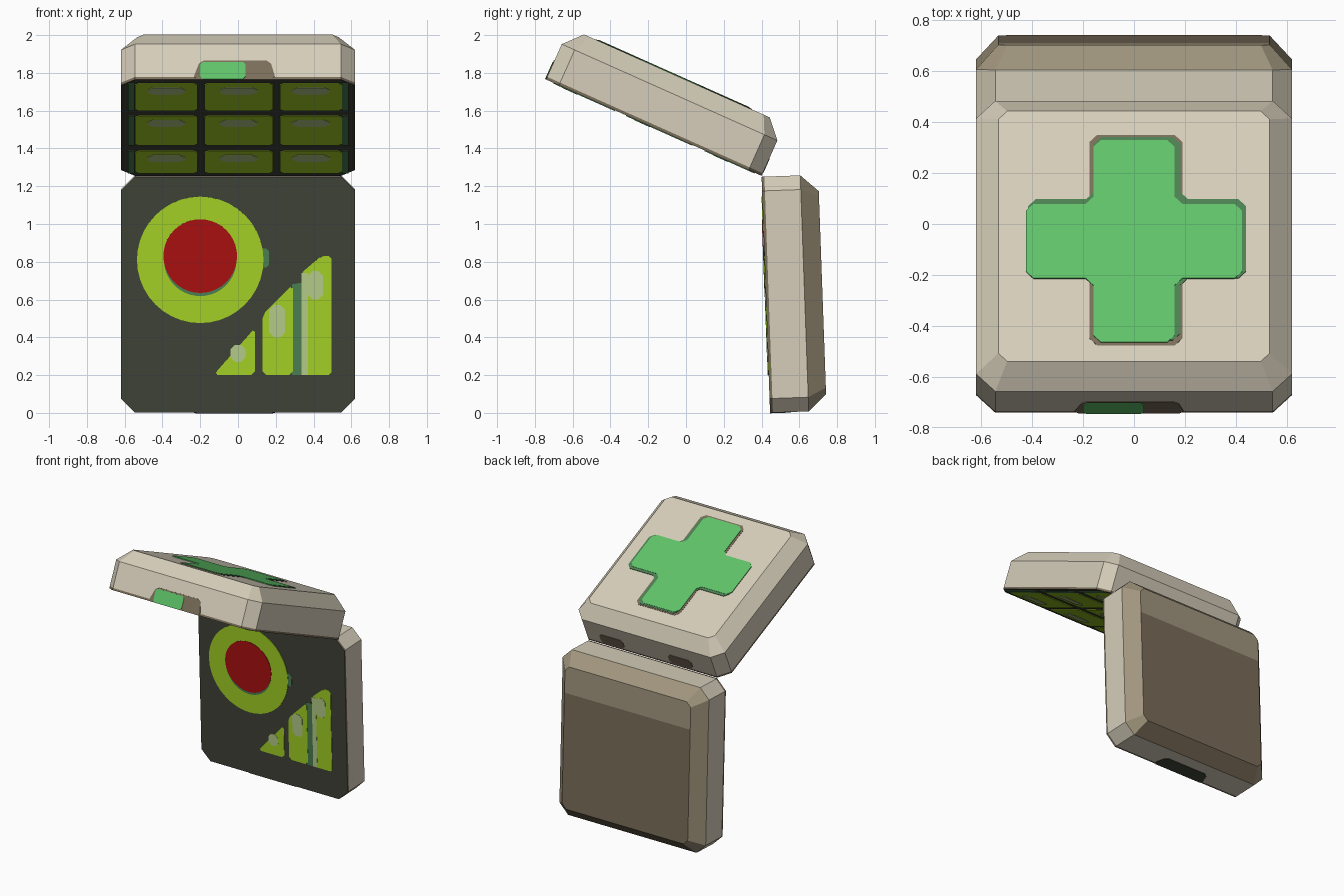
import bpy
import bmesh
from math import cos, sin, tau
from mathutils import Matrix, Vector

default_cube = bpy.data.objects.get("Cube")
if default_cube:
    bpy.data.objects.remove(default_cube)


def linear(channel):
    c = channel / 255
    return c / 12.92 if c <= 0.04045 else ((c + 0.055) / 1.055) ** 2.4


def make_material(name, red, green, blue):
    mat = bpy.data.materials.new(name)
    colour = (linear(red), linear(green), linear(blue), 1)
    mat.use_nodes = True
    mat.diffuse_color = colour
    shader = mat.node_tree.nodes["Principled BSDF"]
    shader.inputs["Base Color"].default_value = colour
    shader.inputs["Roughness"].default_value = 0.8
    return mat


CREAM = make_material("cream", 214, 206, 186)
TAN = make_material("tan", 160, 149, 125)
BROWN = make_material("brown", 122, 109, 90)
GREEN = make_material("green", 95, 195, 104)
DARK_GREEN = make_material("dark green", 76, 128, 82)
OLIVE = make_material("dark olive", 63, 67, 55)
LIME = make_material("lime", 165, 211, 38)
PALE = make_material("pale lime", 182, 206, 138)
RED = make_material("red", 172, 16, 16)

# Shell proportions: half width, length, and (depth, inset, corner cut) rings
HALF, LENGTH, DEPTH = 0.62, 1.25, 0.30
RINGS = [(0, 0, 0.075), (0.015, 0, 0.075), (0.205, 0, 0.075), (DEPTH, 0.087, 0.035)]


def frame(y, z, along, outward):
    """Local axes of a shell: u across, v away from the hinge, w outward."""
    along, outward = Vector(along).normalized(), Vector(outward).normalized()
    axes = Matrix((Vector((1, 0, 0)), along, outward)).transposed().to_4x4()
    return Matrix.Translation((0, y, z)) @ axes


BASE = frame(0.40, 1.25, (0, 0.036, -1), (0, 1, 0.036))
LID = frame(0.40, 1.255, (0, -0.913, 0.408), (0, 0.408, 0.913))


def finish(name, bm, matrix, materials):
    bm.transform(matrix)
    bmesh.ops.recalc_face_normals(bm, faces=bm.faces)
    mesh = bpy.data.meshes.new(name)
    bm.to_mesh(mesh)
    bm.free()
    for mat in materials:
        mesh.materials.append(mat)
    obj = bpy.data.objects.new(name, mesh)
    bpy.context.collection.objects.link(obj)
    return obj


def cut_corners(points, cut):
    """Replace each corner of an outline by a short slanted edge."""
    if not cut:
        return points
    result = []
    for i, p in enumerate(points):
        p = Vector(p)
        for q in (points[i - 1], points[(i + 1) % len(points)]):
            result.append(p + (Vector(q) - p).normalized() * cut)
    return result


def rect(left, right, low, high):
    return [(left, low), (right, low), (right, high), (left, high)]


def circle(u, v, radius, count=40):
    return [(u + radius * cos(tau * i / count), v + radius * sin(tau * i / count))
            for i in range(count)]


def shell(name, matrix, bevel_mat, cap_mat, band=None):
    bm = bmesh.new()
    rings = []
    for depth, inset, cut in RINGS:
        outline = rect(inset - HALF, HALF - inset, inset, LENGTH - inset)
        rings.append([bm.verts.new((*p, depth)) for p in cut_corners(outline, cut)])
    bm.faces.new(rings[0])
    for level in range(len(rings) - 1):
        lower, upper = rings[level], rings[level + 1]
        for i in range(len(lower)):
            j = (i + 1) % len(lower)
            face = bm.faces.new((lower[i], lower[j], upper[j], upper[i]))
            face.material_index = (1, 2, 3)[level]
            # the bevel furthest from the hinge matches the cap
            if level == 2 and face.calc_center_median().y > LENGTH - 0.06:
                face.material_index = 4
    cap = bm.faces.new(rings[-1])
    cap.material_index = 4
    if band:
        geom = [cap, *cap.edges, *cap.verts]
        bmesh.ops.bisect_plane(bm, geom=geom, plane_co=(0, band, 0), plane_no=(0, 1, 0))
        for f in bm.faces:
            if f.material_index == 4 and f.calc_center_median().y < band:
                f.material_index = 3
    return finish(name, bm, matrix, (OLIVE, BROWN, CREAM, bevel_mat, cap_mat))


def plate(name, matrix, points, mat, start, thick, on_end=False, cut=0):
    """Thin flat inlay on a shell face, or on an end wall."""
    bm = bmesh.new()
    loops = []
    for h in (start, start + thick):
        loops.append([bm.verts.new((p[0], h, p[1]) if on_end else (p[0], p[1], h))
                      for p in cut_corners(points, cut)])
    bm.faces.new(loops[0])
    bm.faces.new(loops[1])
    for i in range(len(loops[0])):
        bm.faces.new((loops[0][i - 1], loops[0][i], loops[1][i], loops[1][i - 1]))
    return finish(name, bm, matrix, (mat,))


shell("base_shell", BASE, TAN, BROWN, band=0.29)
shell("lid_shell", LID, CREAM, CREAM)


# Cross on the lid, with a shadowed edge layer below it
def cross(u, v, reach_u, reach_v, arm):
    quarter = [(reach_u, -arm), (reach_u, arm), (arm, arm)]
    top = [(arm, reach_v), (-arm, reach_v), (-arm, arm)]
    left = [(-reach_u, arm), (-reach_u, -arm), (-arm, -arm)]
    bottom = [(-arm, -reach_v), (arm, -reach_v), (arm, -arm)]
    return [(u + a, v + b) for a, b in quarter + top + left + bottom]


plate("cross_backing", LID, rect(-0.175, 0.19, 0.19, 1.095), BROWN, DEPTH, 0.002, cut=0.03)
plate("cross_edge", LID, cross(0.012, 0.637, 0.428, 0.437, 0.17), DARK_GREEN,
      DEPTH, 0.004, cut=0.03)
plate("cross", LID, cross(0, 0.648, 0.425, 0.435, 0.16), GREEN, DEPTH, 0.006, cut=0.03)

# Latch on the lid front and its catch on the base
latch = [(-0.24, 0), (0.2, 0), (0.17, 0.11), (-0.2, 0.11)]
plate("latch_recess", LID, latch, BROWN, LENGTH, 0.003, on_end=True, cut=0.02)
plate("latch", LID, rect(-0.2, 0.04, 0, 0.1), GREEN, LENGTH, 0.006, on_end=True, cut=0.015)
plate("latch_catch", BASE, latch, OLIVE, LENGTH, 0.003, on_end=True, cut=0.02)

# Hinge marks on the back wall of the lid
for side, u in (("left", 0.33), ("right", -0.25)):
    plate("hinge_mark_" + side, LID, rect(u - 0.1, u + 0.1, 0.02, 0.1), BROWN,
          0, -0.003, on_end=True, cut=0.02)

# Grid of screens inside the lid
columns = [(-0.545, -0.215), (-0.178, 0.185), (0.222, 0.55)]
rows = [(0.04, 0.33), (0.4, 0.785), (0.85, 1.205)]
for r, (low, high) in enumerate(rows):
    for c, (left, right) in enumerate(columns):
        tag = f"_{r}_{c}"
        mid = (left + right) / 2
        plate("screen" + tag, LID, rect(left, right, low, high), LIME, 0, -0.004, cut=0.02)
        shine = rect(mid - 0.1, mid + 0.1, high - 0.14, high - 0.05)
        plate("screen_shine" + tag, LID, shine, PALE, 0, -0.006, cut=0.03)
    for side, u in (("left", 0.567), ("right", -0.565)):
        plate(f"screen_edge_{side}_{r}", LID, rect(u - 0.017, u + 0.017, low, high),
              DARK_GREEN, 0, -0.004)


# Dial on the inner face of the base; heights run up from the bottom edge
def panel(name, points, mat, thick, cut=0):
    plate(name, BASE, [(u, LENGTH - h) for u, h in points], mat, 0, -thick, cut=cut)


panel("dial_edge", rect(0.1, 0.165, 0.77, 0.87), DARK_GREEN, 0.002, cut=0.015)
panel("dial_ring", circle(-0.2, 0.81, 0.335), LIME, 0.004)
panel("dial_shadow", circle(-0.2, 0.81, 0.192), DARK_GREEN, 0.005)
panel("dial_centre", circle(-0.2, 0.83, 0.195), RED, 0.007)

# Rising signal bars
panel("bar_short", [(-0.13, 0.2), (0.09, 0.2), (0.09, 0.45)], LIME, 0.004, cut=0.02)
panel("bar_medium", [(0.13, 0.2), (0.29, 0.2), (0.29, 0.68), (0.13, 0.52)], LIME, 0.004, cut=0.02)
panel("bar_gap", [(0.285, 0.2), (0.34, 0.2), (0.34, 0.69), (0.285, 0.68)], DARK_GREEN, 0.003)
panel("bar_tall", [(0.335, 0.2), (0.495, 0.2), (0.495, 0.83), (0.44, 0.83), (0.335, 0.74)],
      LIME, 0.004, cut=0.015)
panel("bar_tall_edge", rect(0.335, 0.37, 0.2, 0.74), PALE, 0.005)
panel("bar_short_shine", rect(-0.04, 0.04, 0.27, 0.36), PALE, 0.006, cut=0.025)
panel("bar_medium_shine", rect(0.165, 0.25, 0.4, 0.57), PALE, 0.006, cut=0.025)
panel("bar_tall_shine", rect(0.37, 0.45, 0.6, 0.75), PALE, 0.006, cut=0.025)
